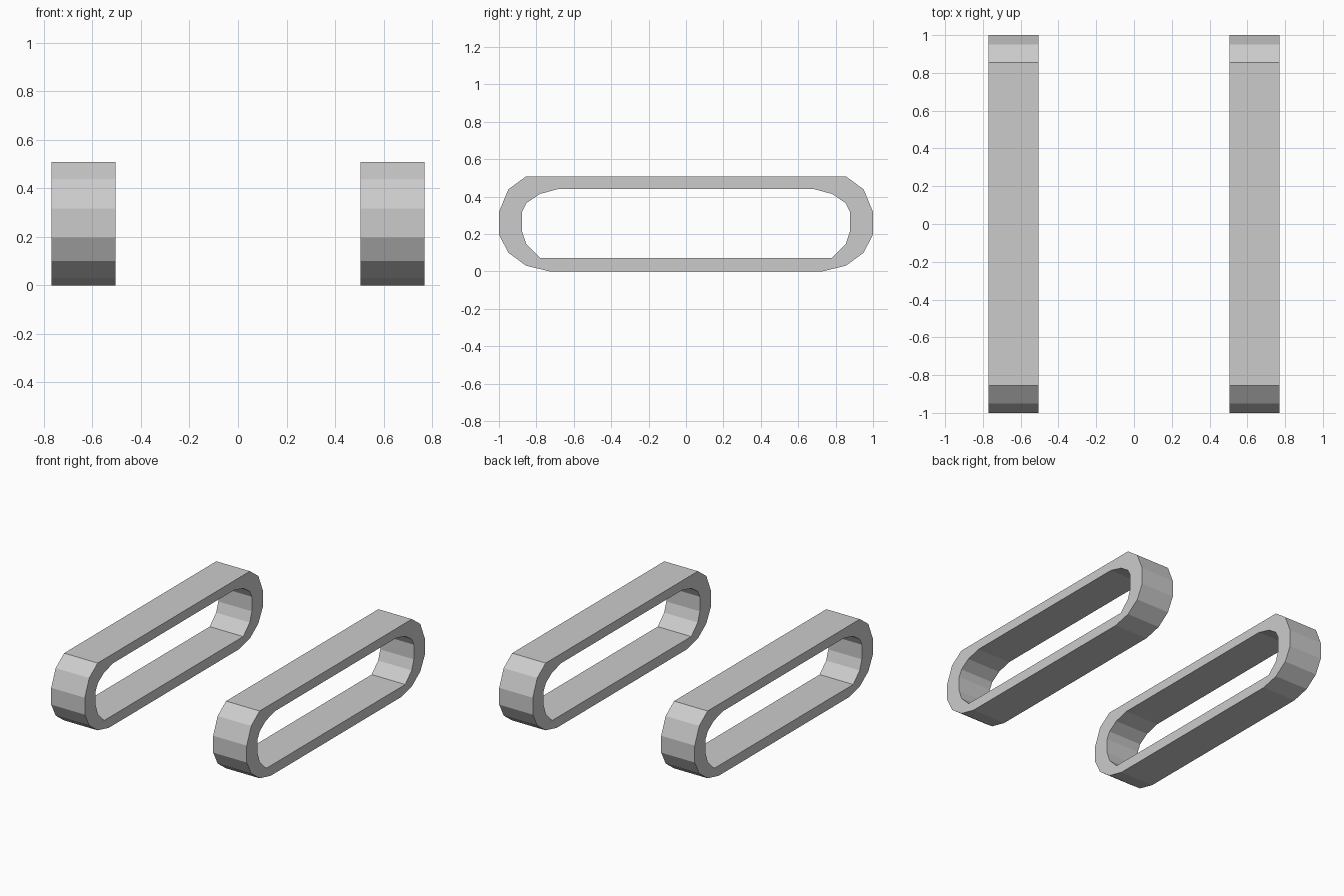
import bpy
import bmesh

cube = bpy.data.objects.get("Cube")
if cube:
    bpy.data.objects.remove(cube, do_unlink=True)

# Flat grey for the whole model
grey = bpy.data.materials.new("plain grey")
grey.use_nodes = True
colour = (0.6, 0.6, 0.6, 1)
grey.diffuse_color = colour
grey.node_tree.nodes["Principled BSDF"].inputs["Base Color"].default_value = colour

# Half profiles (y, z) from top to bottom, mirrored front to back
OUTER = [(0.855, 0.508), (0.95, 0.438), (1.0, 0.317), (1.0, 0.197),
         (0.95, 0.10), (0.855, 0.03), (0.73, 0.0)]
INNER = [(0.68, 0.441), (0.783, 0.413), (0.853, 0.365), (0.877, 0.318),
         (0.877, 0.214), (0.853, 0.144), (0.78, 0.072)]
X_IN, X_OUT = 0.505, 0.769


def full_loop(half):
    return half + [(-y, z) for y, z in reversed(half)]


def make_track(name, side):
    """Closed band: outer and inner loops joined at both side faces."""
    bm = bmesh.new()

    def ring(loop, x):
        return [bm.verts.new((side * x, y, z)) for y, z in loop]

    outer, inner = full_loop(OUTER), full_loop(INNER)
    rings = [ring(outer, X_IN), ring(outer, X_OUT),
             ring(inner, X_OUT), ring(inner, X_IN)]
    n = len(outer)
    for a, b in zip(rings, rings[1:] + rings[:1]):
        for i in range(n):
            j = (i + 1) % n
            bm.faces.new((a[i], a[j], b[j], b[i]))
    bmesh.ops.recalc_face_normals(bm, faces=bm.faces)
    mesh = bpy.data.meshes.new(name)
    bm.to_mesh(mesh)
    bm.free()
    mesh.materials.append(grey)
    obj = bpy.data.objects.new(name, mesh)
    bpy.context.collection.objects.link(obj)


make_track("left_track", 1)
make_track("right_track", -1)
